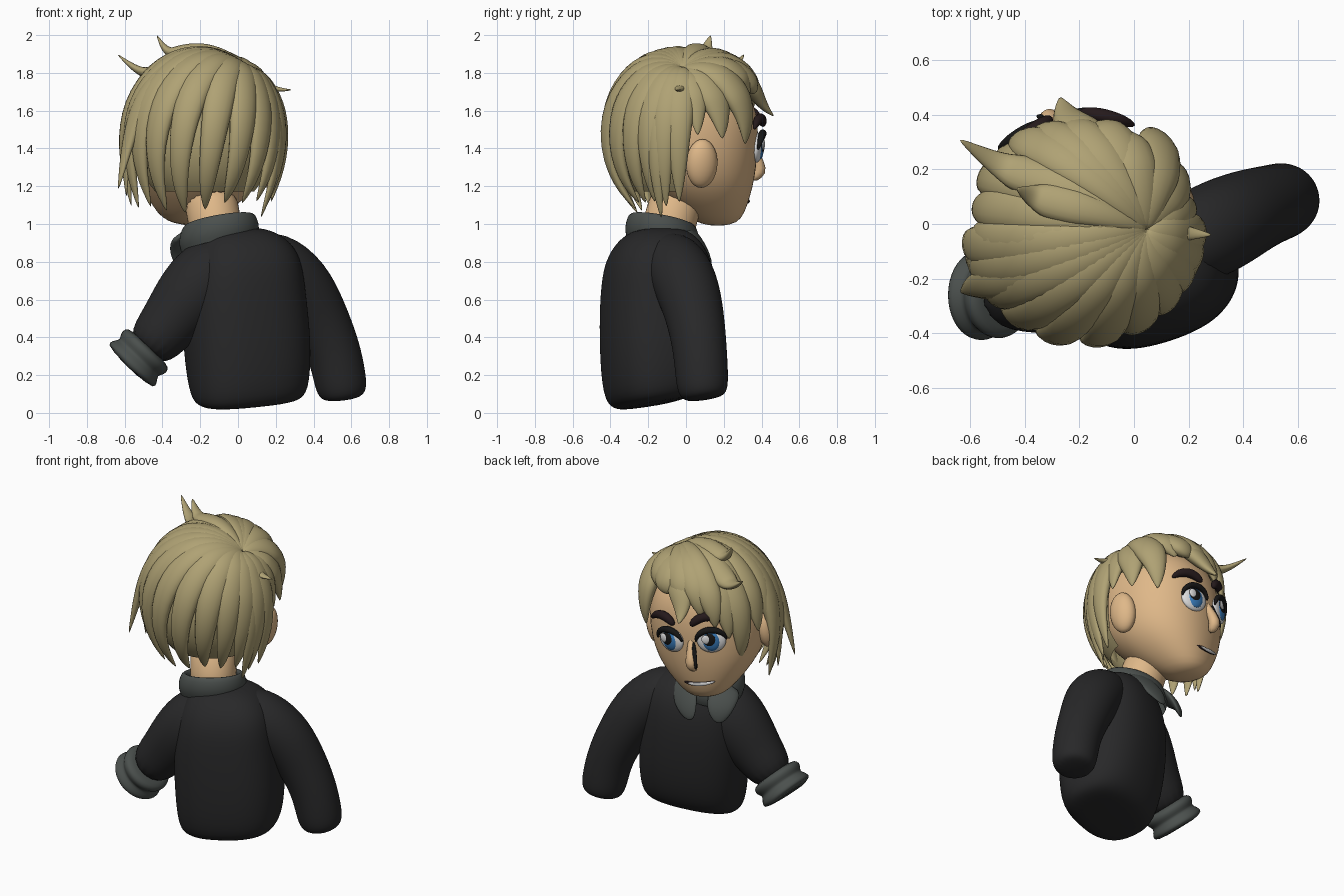
import bpy, bmesh, math, random
from mathutils import Vector as V, Matrix
from mathutils.bvhtree import BVHTree

if "Cube" in bpy.data.objects:
    bpy.data.objects.remove(bpy.data.objects["Cube"])

random.seed(4)
I = Matrix.Identity(4)
rad = math.radians


def material(name, r, g, b):
    m = bpy.data.materials.new(name)
    m.diffuse_color = (r, g, b, 1)
    m.use_nodes = True
    m.node_tree.nodes["Principled BSDF"].inputs["Base Color"].default_value = m.diffuse_color
    return m


SKIN = material("skin", .74, .48, .25)
HAIR = material("blond hair", .43, .36, .175)
KNIT = material("black sweater", .021, .021, .022)
TRIM = material("grey shirt", .07, .08, .075)
BROW = material("dark brown", .018, .010, .011)
WHITE = material("white", .75, .75, .75)
BLUE = material("blue iris", .04, .2, .5)
BLACK = material("black", .008, .008, .008)


def finish(name, bm, mat, M=I, sub=1):
    bmesh.ops.recalc_face_normals(bm, faces=bm.faces)
    bm.transform(M)
    me = bpy.data.meshes.new(name)
    bm.to_mesh(me)
    bm.free()
    me.materials.append(mat)
    me.polygons.foreach_set("use_smooth", [True] * len(me.polygons))
    ob = bpy.data.objects.new(name, me)
    bpy.context.collection.objects.link(ob)
    if sub:
        ob.modifiers.new("smooth", 'SUBSURF').levels = sub
        ob.modifiers["smooth"].render_levels = sub
    return ob


def loft(rings, n=16, power=2.0, cap=True):
    """Skin a list of (centre, x axis, y axis) super-ellipse rings."""
    bm = bmesh.new()
    loops = []
    for c, X, Y in rings:
        loop = []
        for i in range(n):
            a = 2 * math.pi * i / n
            ca, sa = math.cos(a), math.sin(a)
            u = math.copysign(abs(ca) ** (2 / power), ca)
            v = math.copysign(abs(sa) ** (2 / power), sa)
            loop.append(bm.verts.new(V(c) + V(X) * u + V(Y) * v))
        loops.append(loop)
    for a, b in zip(loops, loops[1:]):
        for i in range(n):
            bm.faces.new((a[i], a[(i + 1) % n], b[(i + 1) % n], b[i]))
    if cap:
        bm.faces.new(loops[0])
        bm.faces.new(loops[-1])
    return bm


def tube(name, pts, radii, mat, M=I, thick=1.0, normal=lambda p: V((0, 1, 0)), n=10, sub=1):
    pts = [V(p) for p in pts]
    rings = []
    for i, (p, r) in enumerate(zip(pts, radii)):
        t = (pts[min(i + 1, len(pts) - 1)] - pts[max(i - 1, 0)]).normalized()
        side = t.cross(normal(p)).normalized()
        rings.append((p, side * r, side.cross(t) * r * thick))
    return finish(name, loft(rings, n), mat, M, sub)


def lens(name, c, half, mat, M):
    bm = bmesh.new()
    bmesh.ops.create_uvsphere(bm, u_segments=24, v_segments=14, radius=1)
    return finish(name, bm, mat, M @ Matrix.Translation(c) @ Matrix.Diagonal((*half, 1)), 0)


# ---- torso, turned toward the back left, hem rising to the front
ca, sa = math.cos(rad(18)), math.sin(rad(18))
rings = []
for z, w, d, cx, cy in [(.045, .2, .12, .06, -.17), (.055, .285, .2, .06, -.17), (.13, .32, .26, .06, -.165),
                        (.35, .335, .29, .05, -.155), (.6, .325, .295, .03, -.15), (.77, .305, .28, .03, -.15),
                        (.87, .265, .24, .02, -.15), (.94, .2, .18, .0, -.15), (.975, .12, .11, -.03, -.15)]:
    tilt = .13 if z < .3 else 0
    rings.append(((cx, cy, z), (w * ca, w * sa, .1 * w), (-d * sa, d * ca, tilt * d)))
finish("sweater_body", loft(rings, 24, 2.5), KNIT, I, 2)

# ---- sleeves
tube("right_sleeve", [(.02, -.13, .83), (.19, -.07, .81), (.33, .0, .69), (.43, .05, .51), (.51, .075, .33),
                      (.54, .085, .18), (.555, .09, .1), (.558, .095, .07)],
     [.12, .175, .178, .158, .145, .143, .132, .09], KNIT, n=16, sub=2)
tube("left_sleeve", [(.02, -.17, .82), (-.12, -.19, .75), (-.25, -.22, .62), (-.37, -.24, .465), (-.5, -.26, .31)],
     [.14, .215, .205, .158, .135], KNIT, n=16, sub=2)
a, b = V((-.47, -.26, .35)), V((-.58, -.26, .235))
tube("left_cuff", [a.lerp(b, t) for t in (0, .04, .22, .4, .5, .62, .8, .96, 1, .9)],
     [.1, .15, .165, .152, .14, .155, .172, .16, .12, .05], TRIM, n=20)

# ---- shirt collar with two points
rings = [((-.1, -.125, z), (r, 0, .17 * r), (0, r * .93, -.17 * r)) for z, r in
         [(.88, .2), (.92, .215), (.97, .212), (1.015, .195), (1.025, .175), (1.0, .155), (.92, .15)]]
finish("shirt_collar", loft(rings, 24, cap=False), TRIM)
for name, pts, nrm in [
        ("right", [(.03, -.03, .98), (-.01, .04, .94), (-.06, .09, .87), (-.1, .12, .81), (-.13, .13, .76)], (.1, .8, .5)),
        ("left", [(-.27, -.08, .96), (-.28, .0, .92), (-.285, .05, .86), (-.295, .07, .81), (-.3, .08, .765)],
         (-.5, .75, .5))]:
    tube(name + "_collar_point", pts, [.085, .1, .09, .065, .02], TRIM, thick=.28, normal=lambda p: V(nrm))

# ---- neck and head; head frame has +y toward the face
tube("neck", [(-.1, -.12, .86), (-.12, -.09, 1.0), (-.16, -.03, 1.2)], [.145, .14, .15], SKIN, n=20)
M = Matrix.Translation((-.18, 0, 1.47)) @ Matrix.Rotation(rad(13), 4, 'Z') @ Matrix.Rotation(rad(8), 4, 'Y')
rings = []
for z, w, back, front in [(.39, .04, -.04, .04), (.37, .14, -.15, .14), (.31, .24, -.25, .26), (.2, .32, -.32, .355),
                          (.06, .355, -.34, .385), (-.1, .36, -.33, .38), (-.22, .33, -.26, .37),
                          (-.32, .265, -.16, .35), (-.41, .18, -.03, .325), (-.46, .12, .06, .295), (-.48, .05, .13, .22)]:
    rings.append(((0, (back + front) / 2, z), (w, 0, 0), (0, (front - back) / 2, 0)))
bm = loft(rings, 32, 2.15)
tree = BVHTree.FromBMesh(bm)
finish("head", bm, SKIN, M)


def on_face(x, z, out=0.0):
    hit = tree.ray_cast(V((x, 2, z)), V((0, -1, 0)))[0]
    return V((x, hit.y + out, z))


tube("nose", [(-.015, .34, 0), (-.015, .37, -.08), (-.015, .402, -.15), (-.015, .415, -.195), (-.015, .37, -.245)],
     [.015, .025, .034, .042, .02], SKIN, M)
tube("nose_line", [(-.04, .385, -.05), (-.04, .395, -.1), (-.046, .42, -.16), (-.048, .425, -.22)],
     [.006, .016, .017, .007], BLACK, M, .6)
xs = [-.12, -.08, -.03, .02, .06, .085]
mouth = [on_face(x, -.35 + 1.2 * (x + .01) ** 2, .002) for x in xs]
tube("mouth_outline", mouth, [.005, .012, .015, .015, .012, .004], BROW, M, .35)
tube("teeth", [p + V((0, .005, 0)) for p in mouth[:-1]], [.003, .010, .012, .011, .004], WHITE, M, .35)

for s, side in ((1, "right"), (-1, "left")):
    # ears
    lens(side + "_ear", (s * .365, -.02, -.1), (.06, .085, .13), SKIN, M @ Matrix.Rotation(s * rad(4), 4, 'Z'))
    # eyes, lashes and brows
    c = on_face(s * .13 - .015, -.05, -.004)
    E = M @ Matrix.Translation(c) @ Matrix.Rotation(-s * rad(17), 4, 'Z')
    lens(side + "_eye_white", (0, 0, 0), (.09, .03, .08), WHITE, E)
    lens(side + "_iris", (0, .016, .0), (.055, .021, .064), BLUE, E)
    lens(side + "_pupil", (.007, .029, .012), (.038, .012, .042), BLACK, E)
    lens(side + "_eye_glint", (.03, .036, .02), (.026, .008, .028), WHITE, E)
    arc = [rad(d) for d in range(0, 181, 18)]
    tube(side + "_upper_lash", [(math.cos(t) * .095, .012 + .016 * math.sin(t), math.sin(t) * .078) for t in arc],
         [.006 + .016 * math.sin(t) for t in arc], BLACK, E)
    off = .03 if s > 0 else -.005
    brow = [on_face(s * x + off, z, .024) for x, z in [(.035, .06), (.07, .095), (.12, .115), (.18, .105), (.225, .065)]]
    tube(side + "_brow", brow, [.016, .031, .032, .028, .008], BROW, M, .9)

# ---- hair: locks combed from an off-centre crown over an ellipsoid
C, R = V((-.18, -.01, 1.47)), V((.388, .398, .432))


def unit(p):
    return V([(p[i] - C[i]) / R[i] for i in range(3)])


def world(u):
    return V([C[i] + u[i] * R[i] for i in range(3)])


CROWN = unit((.06, -.02, 1.84)).normalized()


def lock(name, end, width=.085, bulge=.04, steps=13):
    e = unit(end)
    k, e = e.length, e.normalized()
    m = V((e.x, e.y, .75 if e.z < .5 else e.z)).normalized()
    pts, radii = [], []
    for i in range(steps + 1):
        s = i / steps
        d = ((1 - s) ** 2 * CROWN + 2 * s * (1 - s) * m + s * s * e).normalized()
        pts.append(world(d * (1 + (k - 1) * s ** 5 + bulge * math.sin(math.pi * s))))
        radii.append(.004 + width * min(1, (s + .06) / .45) ** .8 * min(1, (1 - s) / .4) ** .75)
    tube(name, pts, radii, HAIR, thick=.58, normal=lambda p: (p - C).normalized(), n=8)


def rim(deg, z, k=1.05):
    """Point on the hair ellipsoid at a compass angle and height."""
    h = (z - C.z) / R.z
    q = math.sqrt(1 - h * h) * k
    return (C.x + R.x * q * math.cos(rad(deg)), C.y + R.y * q * math.sin(rad(deg)), z)


# back locks hanging to the neck
for i, deg in enumerate(range(-166, -2, 16)):
    z = 1.08 + .03 * math.cos(rad(deg)) ** 2 + random.uniform(-.03, .03)
    lock("back_lock_%d" % i, (-.2 + .375 * math.cos(rad(deg)), -.01 + .25 * math.sin(rad(deg)), z), .088, .025)
# side locks and swept fringe
for i, (deg, z, w) in enumerate([(-3, 1.25, .07), (10, 1.47, .075), (29, 1.45, .095), (51, 1.42, .1),
                                 (68, 1.68, .095), (84, 1.7, .095), (101, 1.64, .09), (116, 1.6, .085),
                                 (129, 1.53, .085), (141, 1.45, .09), (154, 1.28, .095),
                                 (170, 1.45, .085), (186, 1.42, .085)]):
    lock("side_lock_%d" % i, rim(deg, z), w, .1 if 45 < deg < 135 else .03)
# flicked-out tips
for i, (p, w) in enumerate([((-.64, .31, 1.9), .075), ((-.43, .13, 2.0), .07), ((.285, -.04, 1.71), .045),
                            ((-.635, -.25, 1.18), .08), ((-.59, -.13, 1.14), .07), ((-.27, .465, 1.57), .09),
                            ((.12, -.13, 1.03), .07)]):
    lock("flick_%d" % i, p, w, .06 if i in (0, 1, 5) else .02)

# hair cap closing the gaps beneath the locks
bm = bmesh.new()
bmesh.ops.create_uvsphere(bm, u_segments=48, v_segments=32, radius=.975)
bm.transform(Matrix.Translation(C) @ Matrix.Diagonal((*R, 1)))
drop = []
for f in bm.faces:
    p = f.calc_center_median()
    deg = math.degrees(math.atan2(p.y - C.y, p.x - C.x))
    low = 1.17 if -165 < deg < -5 else 1.76 if 52 < deg < 115 else 1.6
    if p.z < low:
        drop.append(f)
bmesh.ops.delete(bm, geom=drop, context='FACES')
finish("hair_cap", bm, HAIR, I, 0)
